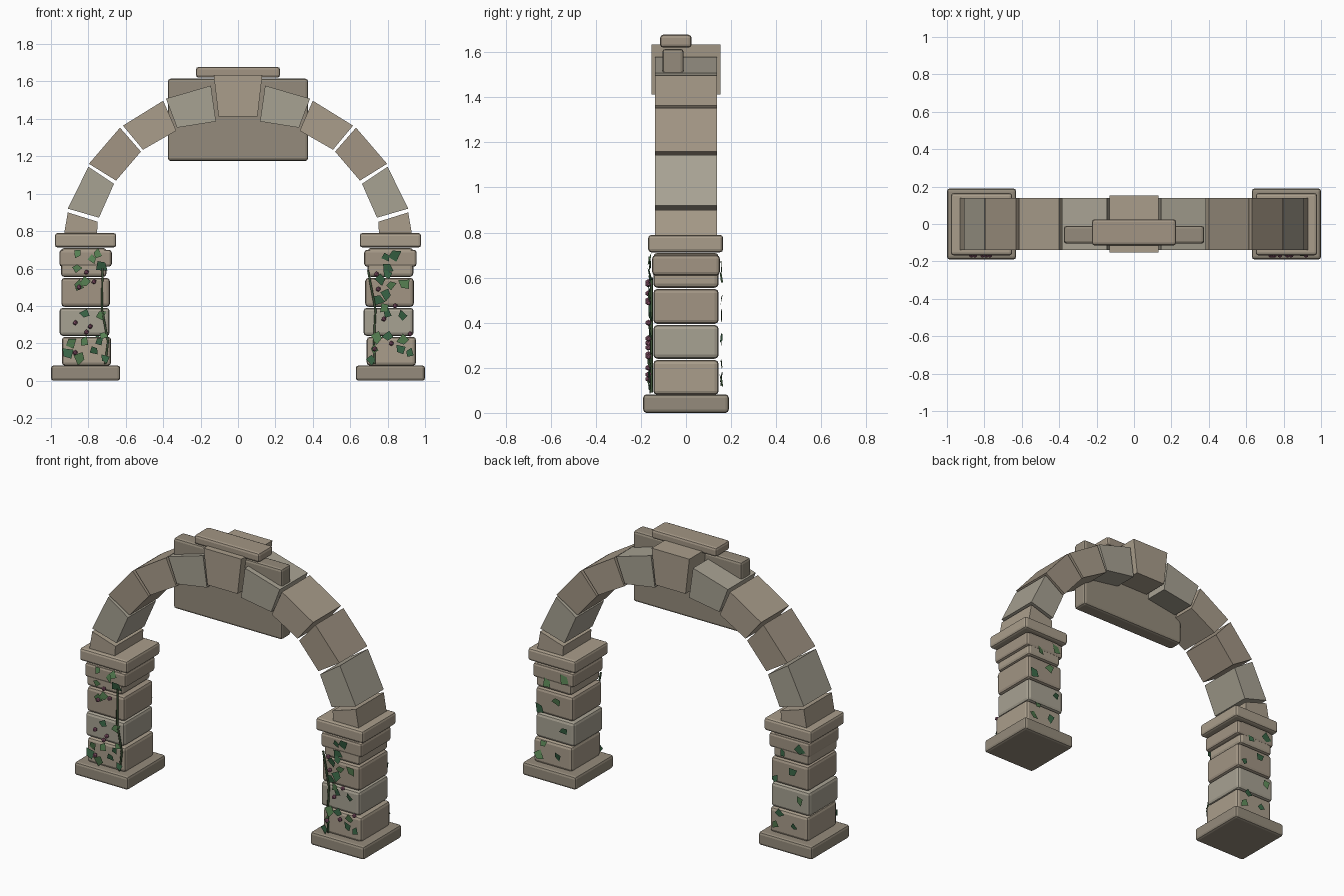
import bpy, bmesh, math, random
from mathutils import Vector, Matrix

if "Cube" in bpy.data.objects:
    bpy.data.objects.remove(bpy.data.objects["Cube"])
random.seed(4)


def mat(name, rgb):
    m = bpy.data.materials.new(name)
    m.diffuse_color = (*rgb, 1)
    m.use_nodes = True
    m.node_tree.nodes["Principled BSDF"].inputs["Base Color"].default_value = m.diffuse_color
    return m


STONE = [mat("stone_tan", (.40, .34, .26)), mat("stone_grey", (.39, .36, .29)),
         mat("stone_brown", (.36, .30, .23))]
DARK = mat("stone_dark", (.30, .26, .20))
GREENS = [mat("leaf_dark", (.04, .13, .06)), mat("leaf_light", (.10, .23, .09))]
STEM = mat("stem", (.05, .09, .04))
BERRY = mat("berry", (.28, .10, .17))


def finish(bm, name, materials):
    bmesh.ops.recalc_face_normals(bm, faces=bm.faces)
    me = bpy.data.meshes.new(name)
    bm.to_mesh(me)
    bm.free()
    for m in materials:
        me.materials.append(m)
    ob = bpy.data.objects.new(name, me)
    bpy.context.collection.objects.link(ob)
    return ob


def block(name, x0, x1, y0, y1, z0, z1, m, bevel=.015):
    bm = bmesh.new()
    bmesh.ops.create_cube(bm, size=1)
    for v in bm.verts:
        v.co = ((x0 + x1) / 2 + v.co.x * (x1 - x0), (y0 + y1) / 2 + v.co.y * (y1 - y0),
                (z0 + z1) / 2 + v.co.z * (z1 - z0))
    bmesh.ops.bevel(bm, geom=bm.edges[:], offset=bevel, segments=2, profile=.5, affect='EDGES')
    return finish(bm, name, [m])


def wedge(name, outline, depth, m):
    bm = bmesh.new()
    f = bm.faces.new([bm.verts.new((x, -depth, z)) for x, z in outline])
    ext = bmesh.ops.extrude_face_region(bm, geom=[f])
    bmesh.ops.translate(bm, vec=(0, 2 * depth, 0),
                        verts=[g for g in ext['geom'] if isinstance(g, bmesh.types.BMVert)])
    return finish(bm, name, [m])


# Pillars: plinth, stacked blocks, neck band, capital
SHIFTS = {-1: (.005, -.005, .0, -.01), 1: (.005, -.01, -.005, .0)}
for s, side in ((-1, "left"), (1, "right")):
    c = s * .815
    block(f"{side}_plinth", c - .185, c + .185, -.19, .19, 0, .082, DARK)
    for i, (z0, z1, w) in enumerate([(.08, .235, .132), (.24, .39, .134),
                                     (.395, .55, .13), (.555, .71, .122)]):
        x = c + SHIFTS[s][i]
        block(f"{side}_pillar_block_{i + 1}", x - w, x + w, -.145, .145, z0, z1, STONE[i % 3], .018)
    block(f"{side}_neck_band", c - .14, c + .14, -.15, .15, .61, .70, STONE[2])
    block(f"{side}_capital", c - .164, c + .164, -.168, .165, .712, .79, STONE[0])

# Arch stones, mirrored on both sides
ARCH = [
    [(-.93, .785), (-.754, .785), (-.75, .85), (-.91, .90)],
    [(-.91, .92), (-.743, .872), (-.663, 1.053), (-.80, 1.144)],
    [(-.797, 1.16), (-.652, 1.07), (-.519, 1.225), (-.631, 1.353)],
    [(-.615, 1.364), (-.508, 1.235), (-.33, 1.337), (-.40, 1.497)],
    [(-.385, 1.508), (-.326, 1.353), (-.118, 1.386), (-.145, 1.578)],
]
for i, pts in enumerate(ARCH):
    for s, side in ((1, "left"), (-1, "right")):
        wedge(f"{side}_arch_stone_{i + 1}", [(s * x, z) for x, z in pts], .138, STONE[i % 3])
wedge("keystone", [(-.13, 1.635), (-.104, 1.412), (.104, 1.412), (.13, 1.635)], .153, STONE[0])

# Sign slab and its top ledge
block("sign_slab", -.375, .375, -.105, -.01, 1.175, 1.615, DARK)
block("top_ledge", -.225, .225, -.115, .025, 1.62, 1.678, STONE[2])

# Ivy leaves: (x, z) in hundredths, front face of each pillar
LEAVES = {
    "left": [(-86, 68), (-75, 68), (-78, 65), (-86, 60), (-82, 53), (-73, 61), (-85, 51),
             (-82, 36), (-73, 35), (-89, 20), (-82, 21), (-74, 21), (-91, 15), (-85, 12),
             (-77, 16), (-71, 12), (-72, 24)],
    "right": [(84, 67), (79, 66), (80, 60), (76, 54), (80, 57), (82, 51), (79, 46), (75, 43),
              (89, 52), (78, 39), (80, 36), (88, 35), (71, 11), (74, 23), (88, 22), (87, 17),
              (92, 15), (73, 17), (80, 24)],
}
BACK = [(-8, 65), (4, 60), (-3, 50), (9, 43), (-8, 33), (6, 22), (-4, 16), (9, 14)]


def leaf(bm, x, y, z):
    r = random.uniform(.026, .04)
    rot = (Matrix.Rotation(random.uniform(-.25, .25), 3, 'Z')
           @ Matrix.Rotation(random.uniform(-.25, .25), 3, 'X')
           @ Matrix.Rotation(random.uniform(0, math.tau), 3, 'Y'))
    shape = [(0, -r), (.75 * r, -.1 * r), (.35 * r, .9 * r), (-.8 * r, .35 * r)]
    f = bm.faces.new([bm.verts.new(Vector((x, y, z)) + rot @ Vector((a, 0, b)))
                      for a, b in shape])
    f.material_index = random.randint(0, 1)


for side, pts in LEAVES.items():
    c = -.815 if side == "left" else .815
    bm = bmesh.new()
    for x, z in pts:
        leaf(bm, x / 100, -.158 - random.uniform(0, .006), z / 100)
    for x, z in BACK:
        leaf(bm, c + x / 100, .157, z / 100)
    finish(bm, f"{side}_ivy_leaves", GREENS)

# Ivy stems
STEMS = {"left": [(-.725, .60), (-.727, .38), (-.695, .21), (-.71, .09)],
         "right": [(.695, .59), (.735, .38), (.727, .22), (.73, .09)]}
for side, pts in STEMS.items():
    cu = bpy.data.curves.new(f"{side}_ivy_stem", 'CURVE')
    cu.dimensions = '3D'
    cu.bevel_depth = .006
    cu.bevel_resolution = 1
    cu.use_fill_caps = True
    sp = cu.splines.new('POLY')
    sp.points.add(len(pts) - 1)
    for p, (x, z) in zip(sp.points, pts):
        p.co = (x, -.153, z, 1)
    cu.materials.append(STEM)
    bpy.context.collection.objects.link(bpy.data.objects.new(f"{side}_ivy_stem", cu))

# Berries
BERRIES = {"left": [(-81, 58), (-85, 50), (-77, 53), (-87, 31), (-79, 29), (-81, 26), (-87, 15)],
           "right": [(74, 57), (75, 49), (84, 40), (78, 33), (92, 25), (82, 20), (73, 17)]}
for side, pts in BERRIES.items():
    bm = bmesh.new()
    for x, z in pts:
        bmesh.ops.create_icosphere(bm, subdivisions=1, radius=.014,
                                   matrix=Matrix.Translation((x / 100, -.167, z / 100)))
    finish(bm, f"{side}_berries", [BERRY])
